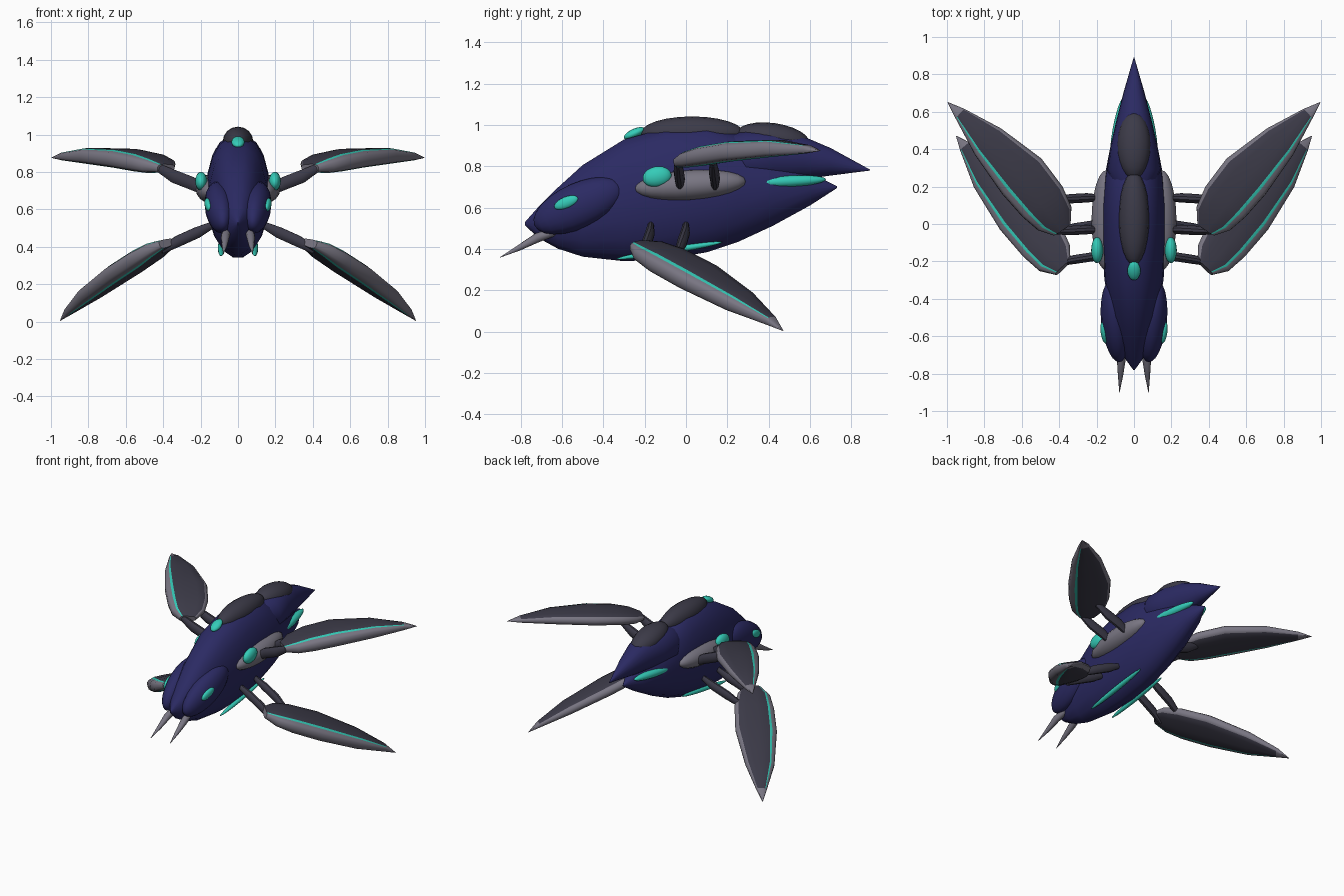
import bpy, bmesh, math
from mathutils import Vector, Matrix

cube = bpy.data.objects.get("Cube")
if cube:
    bpy.data.objects.remove(cube, do_unlink=True)


def material(name, rgb):
    m = bpy.data.materials.new(name)
    m.use_nodes = True
    m.diffuse_color = (*rgb, 1)
    m.node_tree.nodes["Principled BSDF"].inputs["Base Color"].default_value = (*rgb, 1)
    return m


NAVY = material("navy shell", (0.024, 0.023, 0.125))
DARK = material("charcoal plate", (0.045, 0.043, 0.065))
GREY = material("warm grey", (0.19, 0.18, 0.225))
TEAL = material("teal glow", (0.035, 0.6, 0.48))


def finish(name, bm, mats, angle=40):
    bmesh.ops.remove_doubles(bm, verts=bm.verts, dist=0.0005)
    bmesh.ops.recalc_face_normals(bm, faces=bm.faces)
    me = bpy.data.meshes.new(name)
    bm.to_mesh(me)
    bm.free()
    for m in mats:
        me.materials.append(m)
    ob = bpy.data.objects.new(name, me)
    bpy.context.collection.objects.link(ob)
    bpy.ops.object.select_all(action='DESELECT')
    ob.select_set(True)
    bpy.context.view_layer.objects.active = ob
    bpy.ops.object.shade_smooth_by_angle(angle=math.radians(angle))
    return ob


def loft(name, rings, mats, rule=None, angle=40):
    """Skin closed rings; rule(ring, side) picks the material slot."""
    bm = bmesh.new()
    vs = [[bm.verts.new(p) for p in r] for r in rings]
    n = len(rings[0])
    for i in range(len(vs) - 1):
        for j in range(n):
            k = (j + 1) % n
            f = bm.faces.new((vs[i][j], vs[i][k], vs[i + 1][k], vs[i + 1][j]))
            f.material_index = rule(i, j) if rule else 0
    bm.faces.new(vs[0])
    bm.faces.new(vs[-1])
    return finish(name, bm, mats, angle)


def shell(name, sections, mat, sides=18):
    """Hull from sections (y, bottom, top, half width), fuller above than below."""
    rings = []
    for y, lo, hi, w in sections:
        ring = []
        for j in range(sides):
            a = math.tau * j / sides
            c, s = math.cos(a), math.sin(a)
            c = math.copysign(abs(c) ** (0.8 if s > 0 else 1.05), c)
            ring.append(Vector((w * c, y, (lo + hi) / 2 + (hi - lo) / 2 * s)))
        rings.append(ring)
    return loft(name, rings, [mat])


def blob(name, centre, radii, mat, tilt=0, yaw=0):
    """Ellipsoid with its poles along y, tilted nose down or up."""
    bm = bmesh.new()
    bmesh.ops.create_uvsphere(bm, u_segments=16, v_segments=12, radius=1)
    bm.transform(Matrix.Translation(centre)
                 @ Matrix.Rotation(math.radians(yaw), 4, 'Z')
                 @ Matrix.Rotation(math.radians(tilt), 4, 'X')
                 @ Matrix.Diagonal((*radii, 1)) @ Matrix.Rotation(math.pi / 2, 4, 'X'))
    return finish(name, bm, [mat], 50)


def spindle(name, pts, radii, mat, tall=1, sides=10):
    """Round or upright-oval limb through points with a radius at each."""
    pts = [Vector(p) for p in pts]
    rings = []
    for i, p in enumerate(pts):
        d = (pts[min(i + 1, len(pts) - 1)] - pts[max(i - 1, 0)]).normalized()
        u = d.cross(Vector((0, 0, 1))).normalized()
        v = d.cross(u) * tall
        rings.append([p + radii[i] * (u * math.cos(math.tau * j / sides)
                                      + v * math.sin(math.tau * j / sides)) for j in range(sides)])
    return loft(name, rings, [mat])


# Blade cross-section, thick leading rim first: (across, thickness, slot of the face after it)
HALF = [(1, 0, 0), (0.97, 0.55, 0), (0.87, 0.88, 0), (0.72, 1.0, 1), (0.6, 1.13, 2),
        (0.1, 1.1, 2), (-0.5, 0.95, 2), (-0.86, 0.7, 0), (-0.96, 0.4, 0)]
SECTION = HALF + [(-1, 0, 0)] + [
    (HALF[i][0], -HALF[i][1], HALF[i - 1][2]) for i in range(len(HALF) - 1, 0, -1)]


def blade(name, pts, widths, thick, chord, sx):
    pts = [Vector(p) for p in pts]
    rings = []
    for i, p in enumerate(pts):
        d = (pts[min(i + 1, len(pts) - 1)] - pts[max(i - 1, 0)]).normalized()
        c = Vector(chord)
        c = (c - d * c.dot(d)).normalized()
        n = c.cross(d).normalized()
        ring = [p + c * a * widths[i] + n * t * thick[i] for a, t, s in SECTION]
        rings.append([Vector((sx * q.x, q.y, q.z)) for q in ring])
    last = len(pts) - 2
    return loft(name, rings, [GREY, TEAL, DARK],
                lambda i, j: 0 if i == last else SECTION[j][2], 35)


# Main hull and pointed tail cover
shell("hull", [(-0.78, 0.515, 0.53, 0.004), (-0.71, 0.45, 0.61, 0.055), (-0.62, 0.4, 0.70, 0.09),
               (-0.5, 0.36, 0.81, 0.12), (-0.3, 0.337, 0.935, 0.158), (-0.1, 0.345, 0.99, 0.17),
               (0.1, 0.38, 1.0, 0.17), (0.25, 0.43, 0.96, 0.158), (0.42, 0.51, 0.86, 0.125),
               (0.6, 0.61, 0.77, 0.072), (0.73, 0.695, 0.705, 0.003)], NAVY)
shell("tail_cover", [(0.2, 0.76, 0.95, 0.1), (0.29, 0.71, 0.975, 0.145), (0.42, 0.715, 0.98, 0.125),
                     (0.56, 0.735, 0.95, 0.093), (0.7, 0.755, 0.89, 0.057),
                     (0.89, 0.78, 0.785, 0.002)], NAVY)

# Back plates and forehead light
blob("front_back_plate", (0, 0.03, 0.96), (0.082, 0.25, 0.082), DARK)
blob("rear_back_plate", (0, 0.42, 0.935), (0.09, 0.18, 0.075), DARK, -8)
blob("forehead_light", (0, -0.25, 0.96), (0.035, 0.055, 0.022), TEAL, 25)

for sx, side in ((1, "left"), (-1, "right")):
    # Head
    blob(side + "_cheek", (sx * 0.1, -0.52, 0.61), (0.076, 0.235, 0.11), NAVY, 24, sx * -6)
    blob(side + "_cheek_light", (sx * 0.161, -0.58, 0.625), (0.017, 0.062, 0.028), TEAL, 22, sx * -8)
    spindle(side + "_fang", [(sx * 0.055, -0.62, 0.49), (sx * 0.068, -0.72, 0.455),
                             (sx * 0.072, -0.81, 0.405), (sx * 0.078, -0.9, 0.36)],
            [0.02, 0.024, 0.014, 0.001], GREY)
    # Flank
    blob(side + "_flank_pod", (sx * 0.145, 0.02, 0.71), (0.082, 0.27, 0.075), GREY, 4)
    blob(side + "_flank_light", (sx * 0.197, -0.14, 0.75), (0.032, 0.07, 0.05), TEAL, 10)
    blob(side + "_tail_light", (sx * 0.085, 0.5, 0.728), (0.03, 0.18, 0.028), TEAL, 3, sx * 10)
    blob(side + "_belly_light", (sx * 0.09, -0.08, 0.393), (0.018, 0.26, 0.016), TEAL, 9)

    # Paired arms carrying each blade
    for tag, y in (("front", -0.03), ("rear", 0.14)):
        spindle(f"{side}_upper_{tag}_arm",
                [(sx * 0.18, y, 0.7), (sx * 0.25, y, 0.74), (sx * 0.34, y - 0.005, 0.775),
                 (sx * 0.43, y - 0.01, 0.825)], [0.017, 0.025, 0.025, 0.015], DARK, 1.45)
    for tag, y in (("front", -0.17), ("rear", 0.0)):
        spindle(f"{side}_lower_{tag}_arm",
                [(sx * 0.13, y, 0.52), (sx * 0.22, y - 0.005, 0.475), (sx * 0.32, y - 0.02, 0.43),
                 (sx * 0.41, y - 0.04, 0.38)], [0.014, 0.024, 0.024, 0.016], DARK, 1.3)

    # Long swept blades
    widths = [0.055, 0.11, 0.135, 0.142, 0.1, 0.035, 0.002]
    thick = [0.02, 0.034, 0.042, 0.043, 0.036, 0.018, 0.001]
    blade(side + "_upper_blade",
          [(0.385, -0.03, 0.82), (0.425, 0.03, 0.835), (0.49, 0.12, 0.855), (0.6, 0.255, 0.877),
           (0.78, 0.44, 0.89), (0.93, 0.59, 0.884), (0.995, 0.65, 0.876)],
          widths, thick, (0.72, -0.69, -0.08), sx)
    blade(side + "_lower_blade",
          [(0.38, -0.235, 0.42), (0.425, -0.18, 0.395), (0.49, -0.09, 0.35), (0.61, 0.06, 0.27),
           (0.78, 0.26, 0.15), (0.9, 0.41, 0.055), (0.95, 0.47, 0.005)],
          widths, thick, (0.72, -0.69, -0.2), sx)
